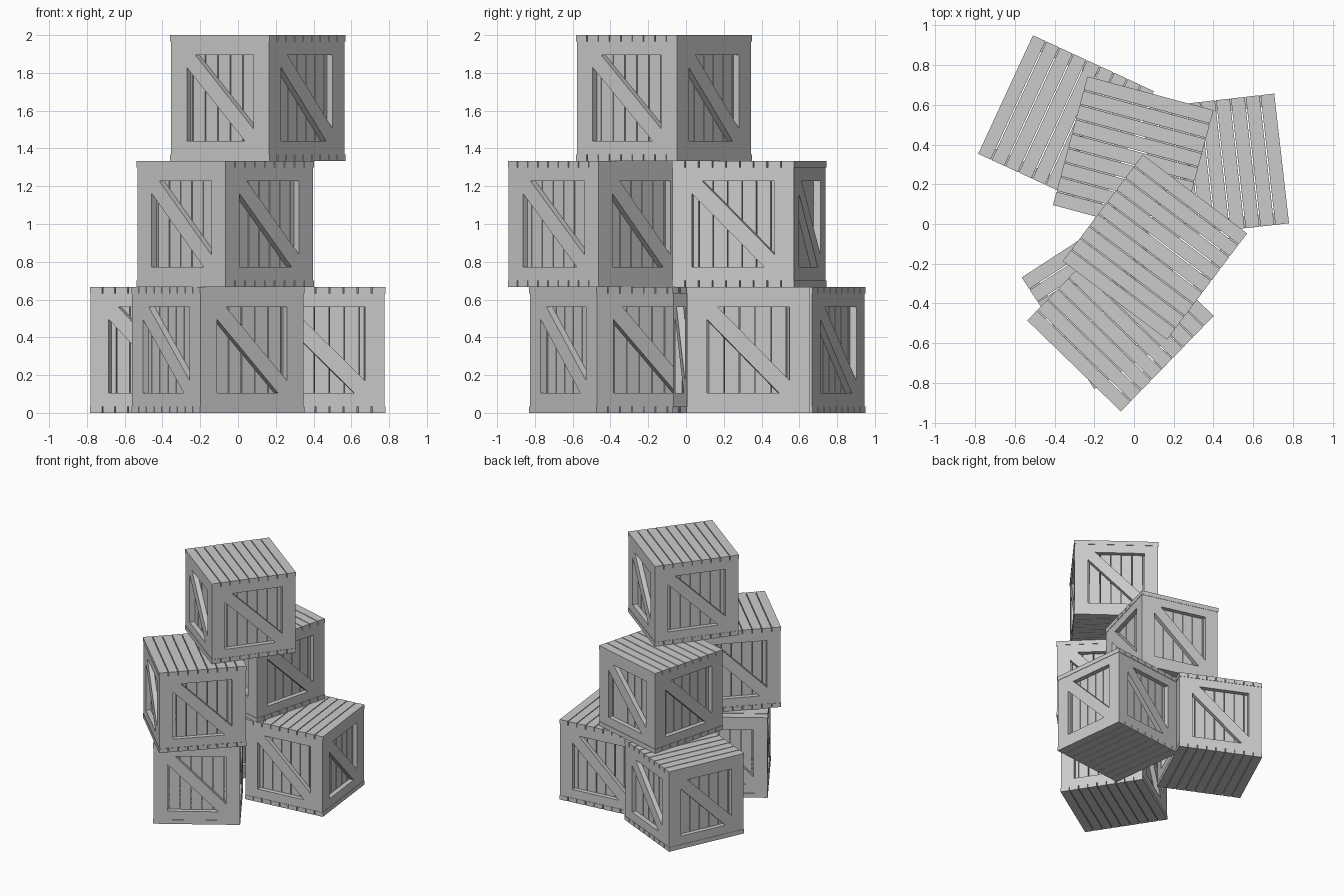
import bpy, bmesh
from math import radians, pi
from mathutils import Matrix, Vector

if "Cube" in bpy.data.objects:
    bpy.data.objects.remove(bpy.data.objects["Cube"])

L, W, H = 0.657, 0.670, 2 / 3      # crate length (along lid boards), width, height
SLAB = 0.035                       # lid / base board thickness
T = 0.037                          # frame thickness
IN = 0.003                         # frame inset under lid
POST = 0.105                       # post width on the long faces
RAIL = 0.07                        # rail height
Z0, Z1 = SLAB, H - SLAB


def box(bm, lo, hi, m=Matrix()):
    c = [(a + b) / 2 for a, b in zip(lo, hi)]
    s = [b - a for a, b in zip(lo, hi)]
    bmesh.ops.create_cube(bm, size=1, matrix=m @ Matrix.Translation(c) @ Matrix.Diagonal((*s, 1)))


def prism(bm, pts, y0, y1, m):
    # extrude an outline in the xz plane along y
    f = bm.faces.new([bm.verts.new(m @ Vector((x, y0, z))) for x, z in pts])
    r = bmesh.ops.extrude_face_region(bm, geom=[f])
    d = m.to_3x3() @ Vector((0, y1 - y0, 0))
    bmesh.ops.translate(bm, vec=d, verts=[v for v in r["geom"] if isinstance(v, bmesh.types.BMVert)])


def finish(bm, name):
    bmesh.ops.recalc_face_normals(bm, faces=bm.faces)
    me = bpy.data.meshes.new(name)
    bm.to_mesh(me)
    bm.free()
    return me


# each face: half width, outer distance, post span, turn about z
hx, hy = L / 2 - IN, W / 2 - IN
faces = []
for k in range(4):
    turn = Matrix.Rotation(k * pi / 2, 4, 'Z')
    if k % 2 == 0:
        faces.append((hx, hy, hx - POST, turn))
    else:
        faces.append((hy - T, hx, hy - POST, turn))


def make_slab(z):
    bm = bmesh.new()
    n, gap = 9, 0.006
    w = (W + gap) / n
    for i in range(n):
        y = -W / 2 + i * w
        box(bm, (-L / 2, y, z), (L / 2, y + w - gap, z + SLAB))
    return bm


def make_frame():
    bm = bmesh.new()
    for half, d, win, m in faces:
        for s in (-1, 1):
            a, b = sorted((s * win, s * half))
            box(bm, (a, -d, Z0), (b, -d + T, Z1), m)
        for z in (Z0, Z1 - RAIL):
            box(bm, (-win, -d, z), (win, -d + T, z + RAIL), m)
    return bm


def make_braces():
    bm = bmesh.new()
    a, b = 0.056, 0.066
    for half, d, w, m in faces:
        lo, hi = Z0 + RAIL, Z1 - RAIL
        prism(bm, [(-w, hi), (-w, hi - b), (w - a, lo), (w, lo), (w, lo + b), (-w + a, hi)],
              -d, -d + T, m)
    return bm


def make_panels():
    bm = bmesh.new()
    n, gap = 7, 0.005
    for k, (half, d, win, m) in enumerate(faces):
        inner = hx - T if k % 2 == 0 else hy - T - 0.02
        w = (2 * inner + gap) / n
        for i in range(n):
            x = -inner + i * w
            box(bm, (x, -d + T, Z0), (x + w - gap, -d + T + 0.02, Z1), m)
    return bm


parts = {
    "base_boards": finish(make_slab(0), "base_boards"),
    "lid_boards": finish(make_slab(H - SLAB), "lid_boards"),
    "frame": finish(make_frame(), "frame"),
    "diagonal_braces": finish(make_braces(), "diagonal_braces"),
    "side_boards": finish(make_panels(), "side_boards"),
}

# stack: name, x, y, layer, turn in degrees
crates = [
    ("back_left_crate", -0.342, 0.511, 0, 65.2),
    ("right_crate", 0.410, 0.292, 0, 96.5),
    ("front_crate", -0.107, -0.371, 0, 33.0),
    ("middle_back_crate", -0.004, 0.334, 1, -15.0),
    ("middle_front_crate", -0.068, -0.474, 1, -44.2),
    ("top_crate", 0.105, -0.117, 2, -37.0),
]
for name, x, y, layer, turn in crates:
    for part, me in parts.items():
        o = bpy.data.objects.new(f"{name}_{part}", me)
        o.location = (x, y, layer * H)
        o.rotation_euler.z = radians(turn)
        bpy.context.collection.objects.link(o)
